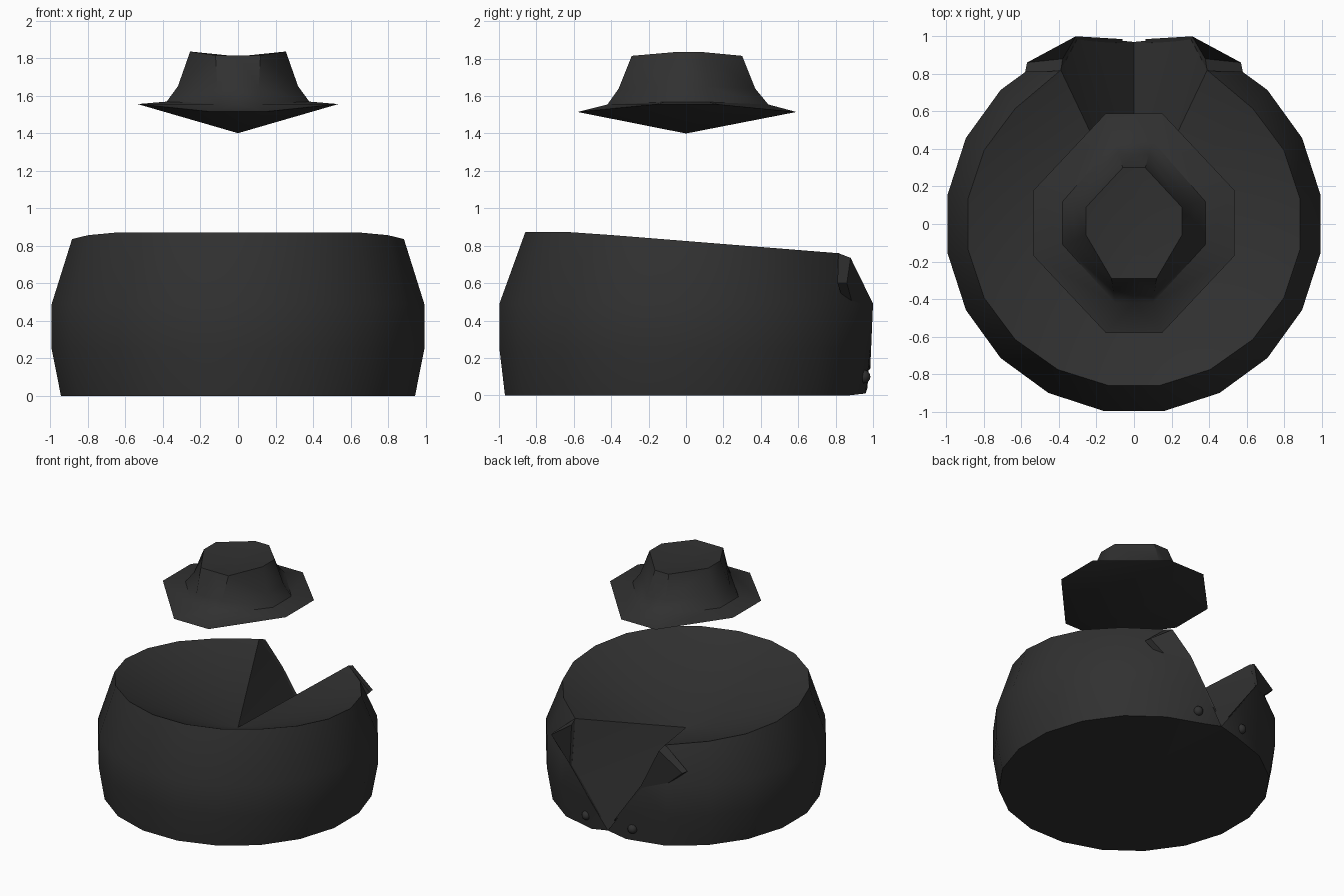
import bpy, bmesh
from math import sin, cos, radians
from mathutils import Matrix

cube = bpy.data.objects.get("Cube")
if cube:
    bpy.data.objects.remove(cube, do_unlink=True)

COLOUR = (0.03, 0.03, 0.03, 1)
dark = bpy.data.materials.new("charcoal_cloth")
dark.use_nodes = True
dark.diffuse_color = COLOUR
shader = dark.node_tree.nodes["Principled BSDF"]
shader.inputs["Base Color"].default_value = COLOUR
shader.inputs["Roughness"].default_value = 0.8


def finish(bm, name, angle):
    """Mirror a half mesh across x = 0 and make it an object."""
    bmesh.ops.mirror(bm, geom=bm.verts[:] + bm.edges[:] + bm.faces[:],
                     matrix=Matrix(), axis='X', merge_dist=0.001)
    bmesh.ops.remove_doubles(bm, verts=bm.verts[:], dist=0.0005)
    bmesh.ops.recalc_face_normals(bm, faces=bm.faces[:])
    mesh = bpy.data.meshes.new(name)
    bm.to_mesh(mesh)
    bm.free()
    mesh.materials.append(dark)
    obj = bpy.data.objects.new(name, mesh)
    bpy.context.collection.objects.link(obj)
    bpy.ops.object.select_all(action='DESELECT')
    obj.select_set(True)
    bpy.context.view_layer.objects.active = obj
    bpy.ops.object.shade_smooth_by_angle(angle=radians(angle))
    return obj


def bridge(bm, a, b):
    """Quads between two rows of vertices."""
    for i in range(len(a) - 1):
        bm.faces.new((a[i], a[i + 1], b[i + 1], b[i]))


def fan(bm, centre, row):
    for a, b in zip(row, row[1:]):
        bm.faces.new((centre, a, b))


# Coat body: half of a twenty-sided barrel, open in a V at the back
bm = bmesh.new()
rings = []
for rx, ry, z in ((0.955, 0.98, 0), (1.005, 1.01, 0.25),
                  (1.005, 1.01, 0.49), (0.895, 0.87, None)):
    row = [(0, -ry * cos(radians(9)))]
    row += [(rx * sin(radians(t)), -ry * cos(radians(t))) for t in range(9, 154, 18)]
    if z is None:
        row[-1] = (0.39, 0.82)
    rings.append([bm.verts.new((x, y, min(0.872, 0.825 - 0.08 * y) if z is None else z))
                  for x, y in row])
for low, high in zip(rings, rings[1:]):
    bridge(bm, low, high)

# Edge of the V opening
hem = bm.verts.new((0.15, 0.96, 0.01))
v_low = bm.verts.new((0.15, 0.985, 0.25))
v_mid = bm.verts.new((0.3, 0.99, 0.47))
v_tip = bm.verts.new((0, 0.97, 0.04))
back = [r[-1] for r in rings]
bm.faces.new((back[0], hem, v_low, back[1]))
bm.faces.new((hem, v_tip, v_low))
bm.faces.new((back[1], v_low, v_mid, back[2]))
bm.faces.new((back[2], v_mid, back[3]))

# Sunken inside and flat underside
fan(bm, bm.verts.new((0, 0, 0.48)), rings[3] + [v_mid, v_low, v_tip])
fan(bm, bm.verts.new((0, 0, 0)), rings[0] + [hem, v_tip])
finish(bm, "coat_body", 30)

# Folded lapels
bm = bmesh.new()
outer = [bm.verts.new(p) for p in ((0.38, 0.88, 0.735), (0.57, 0.86, 0.6),
                                   (0.06, 0.985, 0.14), (0.31, 1.0, 0.49))]
inner = [bm.verts.new(p) for p in ((0.39, 0.815, 0.76), (0.58, 0.81, 0.6),
                                   (0.06, 0.965, 0.13), (0.3, 0.97, 0.47))]
bm.faces.new(outer)
bm.faces.new(inner)
bridge(bm, outer + outer[:1], inner + inner[:1])
finish(bm, "lapels", 30)

# Round buttons
bm = bmesh.new()
bmesh.ops.create_uvsphere(bm, u_segments=10, v_segments=8, radius=0.036,
                          matrix=Matrix.Translation((0.2, 0.95, 0.1)))
finish(bm, "buttons", 60)


# Hat: half octagon rings given as back and front corners with heights
def hat_ring(bm, xb, yb, side, y1, y2, xf, yf, z_end, z_side):
    pts = ((0, yb, z_end), (xb, yb, z_end), (side, y1, z_side),
           (side, y2, z_side), (xf, yf, z_end), (0, yf, z_end))
    return [bm.verts.new(p) for p in pts]


bm = bmesh.new()
brim = hat_ring(bm, 0.15, 0.59, 0.535, 0.18, -0.17, 0.15, -0.58, 1.515, 1.555)
base = hat_ring(bm, 0.10, 0.44, 0.38, 0.12, -0.11, 0.10, -0.42, 1.555, 1.568)
waist = hat_ring(bm, 0.08, 0.37, 0.32, 0.11, -0.09, 0.11, -0.36, 1.64, 1.65)
top = hat_ring(bm, 0.06, 0.30, 0.255, 0.09, -0.06, 0.12, -0.29, 1.815, 1.835)
for a, b in ((brim, base), (base, waist), (waist, top)):
    bridge(bm, a, b)
fan(bm, bm.verts.new((0, 0, 1.785)), top)
fan(bm, bm.verts.new((0, 0, 1.4)), brim)
finish(bm, "brimmed_hat", 42)
